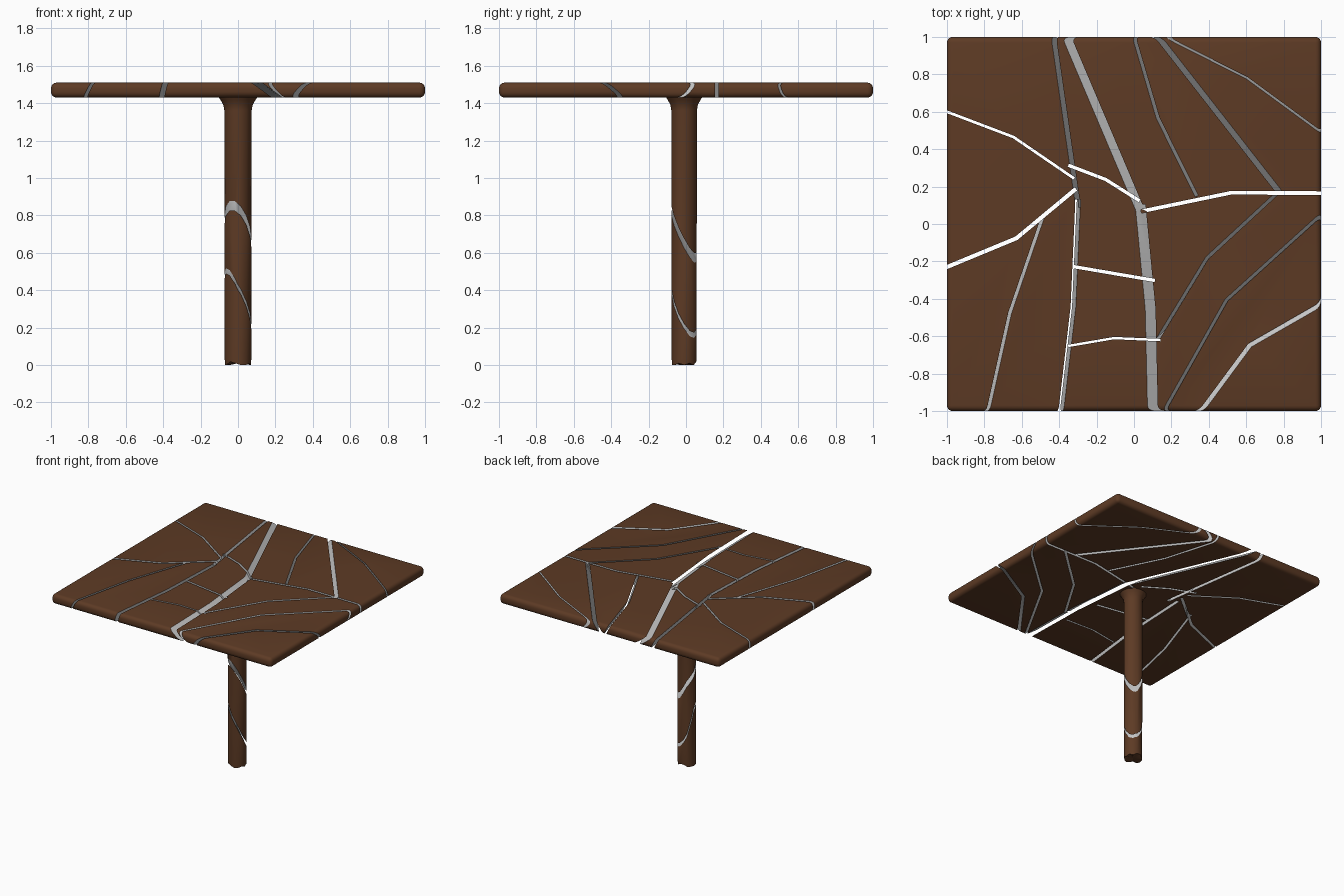
import bpy, bmesh, math, random
from mathutils import Vector

if "Cube" in bpy.data.objects:
    bpy.data.objects.remove(bpy.data.objects["Cube"])

random.seed(4)
Z0, Z1 = 1.43, 1.51

def material(name, rgb):
    m = bpy.data.materials.new(name)
    m.diffuse_color = (*rgb, 1)
    m.use_nodes = True
    m.node_tree.nodes["Principled BSDF"].inputs["Base Color"].default_value = m.diffuse_color
    return m

RUST = material("rusty_brown", (0.11, 0.043, 0.018))
GREY = material("broken_grey", (0.8, 0.8, 0.8))

def make(name, verts, faces, mat):
    me = bpy.data.meshes.new(name)
    me.from_pydata(verts, [], faces)
    bm = bmesh.new()
    bm.from_mesh(me)
    bmesh.ops.recalc_face_normals(bm, faces=bm.faces)
    bm.to_mesh(me)
    bm.free()
    me.materials.append(mat)
    ob = bpy.data.objects.new(name, me)
    bpy.context.collection.objects.link(ob)
    return ob

def activate(ob):
    bpy.ops.object.select_all(action='DESELECT')
    ob.select_set(True)
    bpy.context.view_layer.objects.active = ob

def cut(ob, cutter):
    activate(ob)
    mod = ob.modifiers.new("crack", 'BOOLEAN')
    mod.operation = 'DIFFERENCE'
    mod.solver = 'EXACT'
    mod.material_mode = 'TRANSFER'
    mod.object = cutter
    bpy.ops.object.modifier_apply(modifier=mod.name)
    bpy.data.objects.remove(cutter)

def smooth(ob):
    activate(ob)
    bpy.ops.object.shade_smooth_by_angle(angle=math.radians(35))

# Thin leaning sheet along a line that is bent sideways at its middle
def crack_sheet(start, end, bow=0.0, width=0.018, lean=0.0):
    a, b = Vector(start), Vector(end)
    d = b - a
    side = Vector((-d.y, d.x)).normalized()
    lean_dir = Vector((lean, 0)) if abs(d.y) > abs(d.x) else Vector((0, lean))
    p = [a, (a + b) / 2 + side * bow, b]
    dirs = [(p[1] - p[0]).normalized(), d.normalized(), (p[2] - p[1]).normalized()]
    for i, sign in ((0, -1), (2, 1)):
        at_rim = max(abs(p[i].x), abs(p[i].y)) > 0.99
        p[i] = p[i] + dirs[i] * sign * (0.15 if at_rim else 0.012)
    over = 0.04
    k = over / (Z1 - Z0)
    verts, faces = [], []
    for q, t in zip(p, dirs):
        n = Vector((-t.y, t.x)) * width / 2
        hi, lo = q - lean_dir * k, q + lean_dir * (1 + k)
        verts += [(*(hi + n), Z1 + over), (*(hi - n), Z1 + over),
                  (*(lo - n), Z0 - over), (*(lo + n), Z0 - over)]
    for s in (0, 4):
        faces += [(s + j, s + (j + 1) % 4, s + 4 + (j + 1) % 4, s + 4 + j) for j in range(4)]
    faces += [(0, 1, 2, 3), (8, 9, 10, 11)]
    return make("crack_cutter", verts, faces, GREY)

# Square top with rounded rim
bpy.ops.mesh.primitive_cube_add(size=1, location=(0, 0, (Z0 + Z1) / 2))
top = bpy.context.object
top.name = "broken_top"
top.scale = (2, 2, Z1 - Z0)
bpy.ops.object.transform_apply(location=True, scale=True)
top.data.materials.append(RUST)
bev = top.modifiers.new("rim", 'BEVEL')
bev.width = 0.03
bev.segments = 4
bpy.ops.object.modifier_apply(modifier=bev.name)

# Two long cracks from back to front
cut(top, crack_sheet((-.36, 1), (.035, .07), 0, .045, .11))
cut(top, crack_sheet((.035, .09), (.1, -1), .02, .055, .11))
cut(top, crack_sheet((-.43, 1), (-.3, .1), 0, .026, .04))
cut(top, crack_sheet((-.3, .12), (-.39, -1), .02, .028, -.02))

# Side branches on the left, between the long cracks, and on the right
cut(top, crack_sheet((-1, .6), (-.33, .25), .045, .015))
cut(top, crack_sheet((-1, -.23), (-.32, .18), -.06, .022))
cut(top, crack_sheet((-.49, .03), (-.78, -1), -.03, lean=-.04))
cut(top, crack_sheet((-.34, .31), (.02, .13), .02))
cut(top, crack_sheet((-.31, -.23), (.1, -.3)))
cut(top, crack_sheet((-.34, -.65), (.13, -.62), .025, .013))
cut(top, crack_sheet((.05, .07), (1, .165), .05, .02))
cut(top, crack_sheet((0, 1), (.33, .16), -.04, lean=.04))
cut(top, crack_sheet((.13, 1), (.77, .18), 0, .03, -.06))
cut(top, crack_sheet((.17, 1), (1, .49), .04, .012, .03))
cut(top, crack_sheet((.13, -.61), (.76, .16), .07, lean=.05))
cut(top, crack_sheet((.16, -1), (1, .05), .11, lean=.07))
cut(top, crack_sheet((.36, -1), (1, -.43), .09, .024, .09))
smooth(top)

# Round post with worn foot and flared head
SIDES = 14
PROFILE = [(0, .069), (.03, .071), (1.36, .073), (1.39, .078), (1.415, .092), (1.435, .105)]
bm = bmesh.new()
rings = []
for r, (z, rad) in enumerate(PROFILE):
    ring = []
    for i in range(SIDES):
        a = math.tau * i / SIDES
        chip = random.choice((0, 0, .01, .018)) if r == 0 else 0
        ring.append(bm.verts.new((rad * math.cos(a), rad * .96 * math.sin(a) - .01, z + chip)))
    rings.append(ring)
for lo, hi in zip(rings, rings[1:]):
    for i in range(SIDES):
        j = (i + 1) % SIDES
        bm.faces.new((lo[i], lo[j], hi[j], hi[i]))
bm.faces.new(rings[-1])
foot = bm.verts.new((0, -.01, .01))
for i in range(SIDES):
    bm.faces.new((rings[0][(i + 1) % SIDES], rings[0][i], foot))
me = bpy.data.meshes.new("broken_post")
bm.to_mesh(me)
bm.free()
me.materials.append(RUST)
post = bpy.data.objects.new("broken_post", me)
bpy.context.collection.objects.link(post)

# Jagged break: a crumpled disc, heights at left, front, right, back right, back left
def post_break(centre, thick, heights):
    low = [(0, 0, centre)]
    for deg, h in zip((180, 268, 355, 60, 130), heights):
        a = math.radians(deg)
        low.append((.14 * math.cos(a), .14 * math.sin(a), centre + h))
    m = len(low)
    verts = low + [(x, y, z + thick) for x, y, z in low]
    faces = []
    for a in range(1, m):
        b = a % (m - 1) + 1
        faces += [(0, b, a), (m, m + a, m + b), (a, b, m + b, m + a)]
    return make("break_cutter", verts, faces, GREY)

cut(post, post_break(.67, .05, (.12, .26, -.1, -.29, -.03)))
cut(post, post_break(.29, .028, (.31, .21, -.2, -.32, -.11)))
smooth(post)
